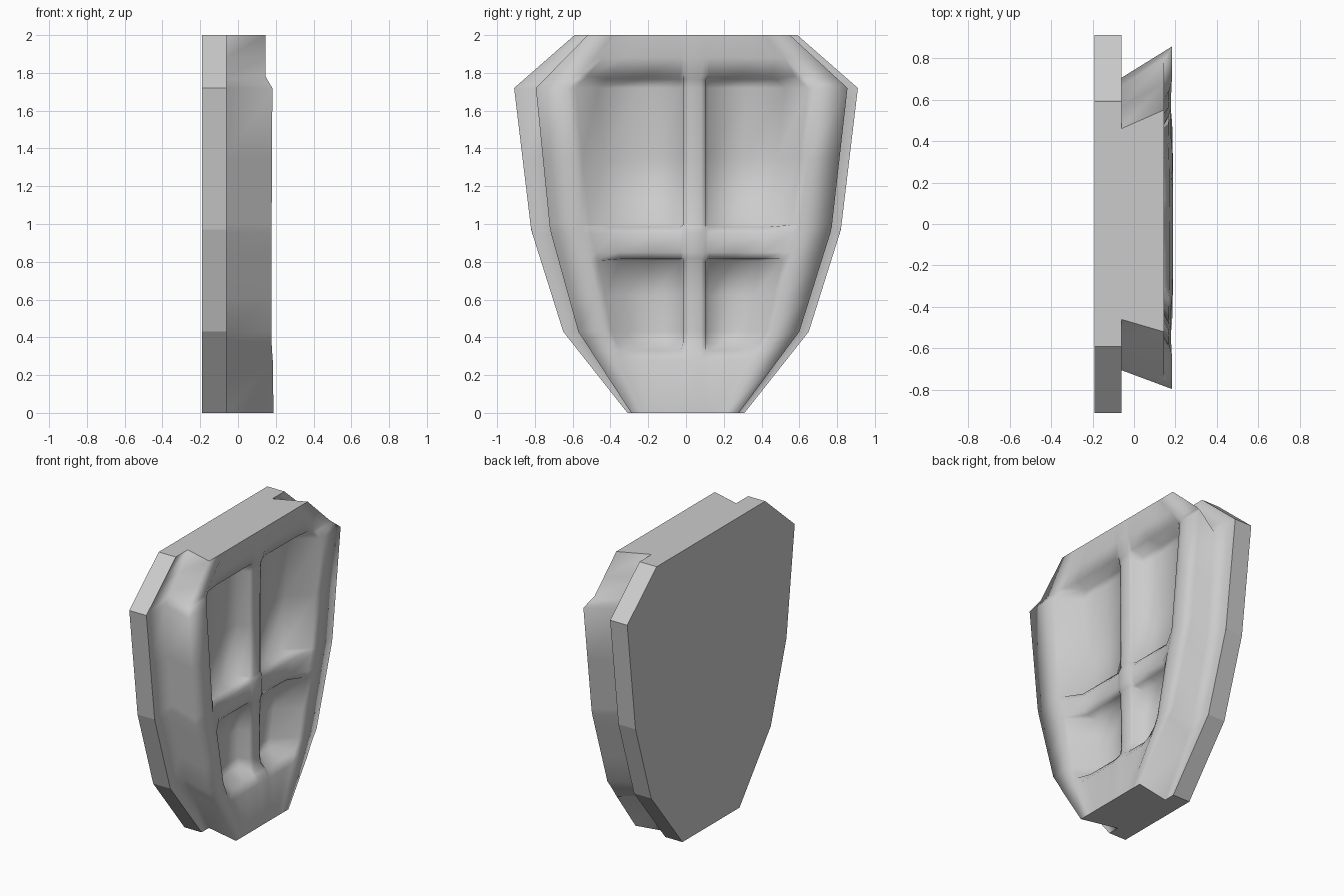
import bpy, bmesh

if "Cube" in bpy.data.objects:
    bpy.data.objects.remove(bpy.data.objects["Cube"])


def make_object(name, bm):
    bmesh.ops.recalc_face_normals(bm, faces=bm.faces)
    mesh = bpy.data.meshes.new(name)
    bm.to_mesh(mesh)
    bm.free()
    ob = bpy.data.objects.new(name, mesh)
    bpy.context.collection.objects.link(ob)
    return ob


# Outline stations: z, plate half width, flank root half width, rim left, rim right
STATIONS = [
    (0.00, 0.31, 0.23, -0.29, 0.28),
    (0.43, 0.65, 0.49, -0.57, 0.60),
    (0.97, 0.82, 0.63, -0.72, 0.77),
    (1.72, 0.91, 0.705, -0.795, 0.855),
    (2.00, 0.59, 0.46, -0.52, 0.55),
]


def station(z):
    for a, b in zip(STATIONS, STATIONS[1:]):
        if z <= b[0]:
            t = (z - a[0]) / (b[0] - a[0])
            return [p + (q - p) * t for p, q in zip(a, b)][1:]


# Backing plate: back face and faceted edge (its front ledge belongs to the raised front)
bm = bmesh.new()
outline = [(s[1], s[0]) for s in STATIONS]
outline += [(-y, z) for y, z in reversed(outline)]
back = [bm.verts.new((-0.19, y, z)) for y, z in outline]
front = [bm.verts.new((-0.06, y, z)) for y, z in outline]
bm.faces.new(back)
for i in range(len(back)):
    j = (i + 1) % len(back)
    bm.faces.new((back[i], back[j], front[j], front[i]))
make_object("backing_plate", bm)

# Raised front: rows of z, rim depth, centre bar depth, panel depth
FLOOR = 0.02
ROWS = [
    (0.00, 0.188, 0.188, 0.188),
    (0.28, 0.184, 0.172, 0.170),
    (0.33, 0.180, 0.140, 0.135),
    (0.37, 0.178, 0.110, FLOOR + 0.01),
    (0.43, 0.178, 0.105, FLOOR),
    (0.62, 0.178, 0.105, FLOOR),
    (0.805, 0.178, 0.110, FLOOR),
    (0.815, 0.178, 0.115, 0.085),
    (0.85, 0.178, 0.122, 0.108),
    (0.95, 0.178, 0.122, 0.108),
    (0.985, 0.178, 0.115, 0.085),
    (0.995, 0.178, 0.110, FLOOR),
    (1.35, 0.180, 0.110, FLOOR),
    (1.72, 0.182, 0.112, FLOOR),
    (1.765, 0.155, 0.120, FLOOR + 0.01),
    (1.785, 0.145, 0.130, 0.120),
    (1.88, 0.145, 0.145, 0.143),
    (2.00, 0.145, 0.145, 0.145),
]
bm = bmesh.new()
grid = []
for z, rim, bar, panel in ROWS:
    plate, root, left, right = station(z)
    s = min(1, (right - left) / 1.4)
    l1, r1 = left + 0.21 * s, right - 0.21 * s
    l2, r2 = left + 0.33 * s, right - 0.33 * s
    drop = 0 if z in (0, 2) else 0.012      # rounds the rim and bar shoulders
    row = [(-0.06, -plate), (-0.06, -root),
           (rim, left), (rim, l1 - 0.04 * s), (rim - drop, l1), (panel, l2),
           (panel, (l2 - 0.03) / 2), (panel, -0.03), (max(bar - drop, panel), -0.015),
           (bar, 0.015), (bar, 0.08), (max(bar - drop, panel), 0.105), (panel, 0.12),
           (panel, (r2 + 0.12) / 2), (panel, r2), (rim - drop, r1),
           (rim, r1 + 0.04 * s), (rim, right), (-0.06, root), (-0.06, plate)]
    grid.append([bm.verts.new((x, y, z)) for x, y in row])
for lo, hi in zip(grid, grid[1:]):
    for i in range(len(lo) - 1):
        bm.faces.new((lo[i], lo[i + 1], hi[i + 1], hi[i])).smooth = True

# Flat end caps with sharp borders
for row in (grid[0], grid[-1]):
    cap = bm.faces.new(row[1:-1])
    for e in cap.edges:
        e.smooth = False
make_object("raised_front", bm)
